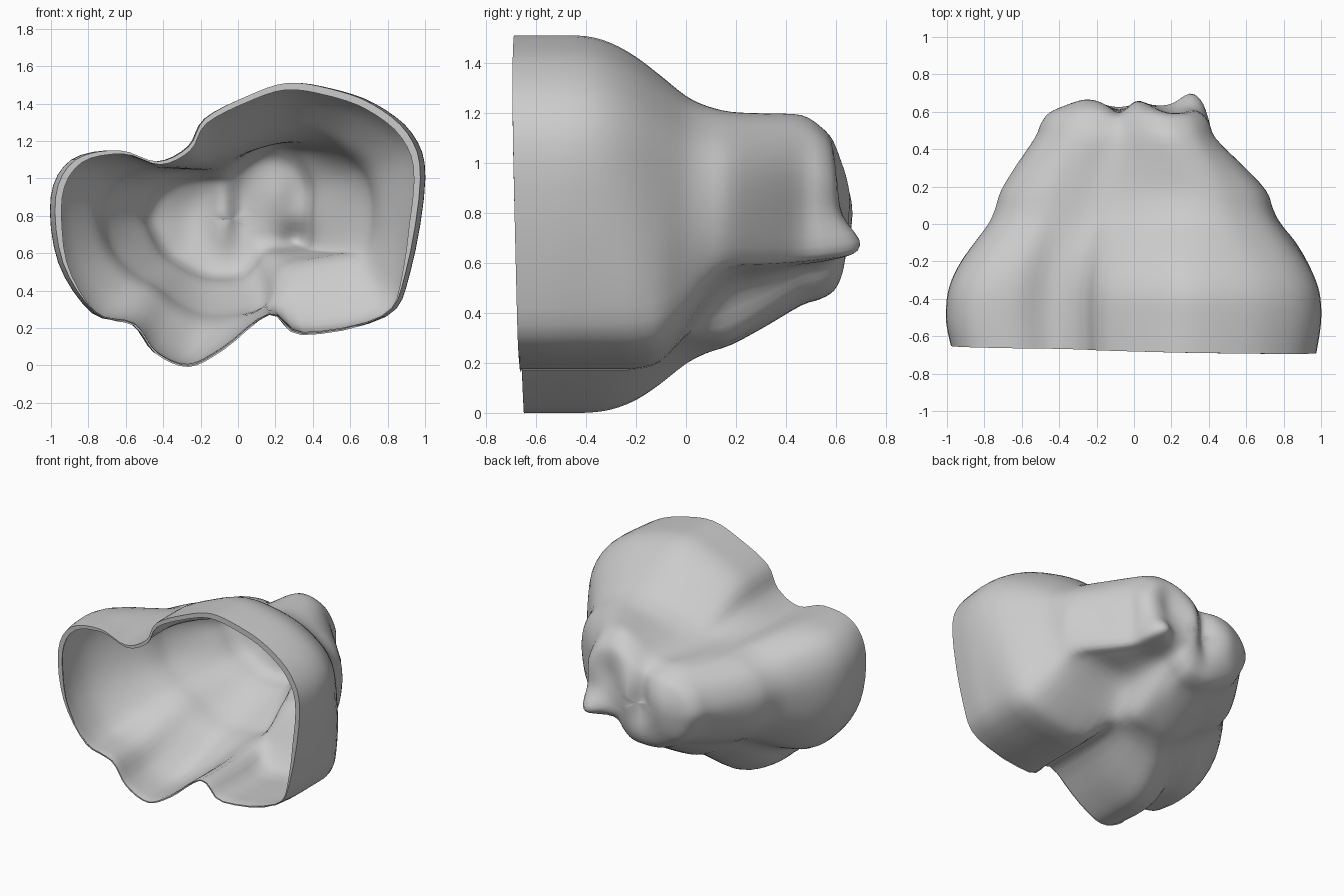
import bpy, bmesh, math
from mathutils import Vector

if "Cube" in bpy.data.objects:
    bpy.data.objects.remove(bpy.data.objects["Cube"])


def spline(pts, n, closed):
    """Catmull-Rom resampling of a list of vectors."""
    out, count = [], len(pts)
    get = (lambda k: pts[k % count]) if closed else (lambda k: pts[max(0, min(count - 1, k))])
    for i in range(count if closed else count - 1):
        a, b, c, d = (get(i + k) for k in (-1, 0, 1, 2))
        for s in range(n):
            t = s / n
            out.append(0.5 * (2 * b + (c - a) * t + (2 * a - 5 * b + 4 * c - d) * t * t
                              + (3 * b - a - 3 * c + d) * t ** 3))
    if not closed:
        out.append(pts[-1].copy())
    return out


# Matching (x, z) cross-sections: open mouth, middle and rear
front = [(1.0, 1.0), (.93, 1.24), (.73, 1.40), (.5, 1.48), (.27, 1.51), (.05, 1.44),
         (-.18, 1.32), (-.27, 1.17), (-.44, 1.09), (-.65, 1.15), (-.89, 1.10),
         (-1.0, .9), (-.96, .55), (-.78, .28), (-.57, .22), (-.45, .07), (-.27, 0),
         (-.08, .09), (.17, .27), (.35, .17), (.79, .26), (.92, .5)]
middle = [(.72, .85), (.67, 1.03), (.53, 1.15), (.4, 1.2), (.25, 1.2), (.08, 1.16),
          (-.1, 1.09), (-.22, 1.06), (-.36, 1.06), (-.5, 1.05), (-.65, .97),
          (-.72, .82), (-.68, .63), (-.57, .5), (-.44, .42), (-.32, .33), (-.18, .27),
          (-.02, .27), (.14, .31), (.25, .5), (.55, .57), (.68, .62)]
rear = [(.43, .8), (.43, .98), (.36, 1.12), (.27, 1.18), (.17, 1.19), (.07, 1.15),
        (-.05, 1.07), (-.13, 1.05), (-.25, 1.05), (-.37, 1.02), (-.48, .93),
        (-.53, .8), (-.49, .68), (-.42, .57), (-.32, .5), (-.22, .45), (-.12, .43),
        (.02, .44), (.1, .5), (.17, .58), (.33, .6), (.42, .63)]
# Points of the lower right bulge keep the mouth shape further back
lag = {16: 1.3, 17: 1.3, 18: 1.5, 19: 3.5, 20: 4, 21: 2.2}

# Stations: y, blend (0 front, 1 middle, 2 rear), scale about the rear centre
stations = [(-.667, 0, 1), (-.53, 0, 1), (-.4, 0.01, 1), (-.3, .1, 1), (-.2, .28, 1),
            (-.1, .53, 1), (0, .79, 1), (.08, .92, 1), (.18, 1.05, 1), (.32, 1.5, 1),
            (.46, 2, 1), (.54, 2, .93), (.595, 2, .84), (.625, 2, .68), (.635, 2, .5),
            (.635, 2, .3), (.635, 2, .01)]
# Rear wall bumps: x, z, height, x radius, z radius
bumps = [(.32, .67, .085, .09, .09), (-.08, .85, -.04, .06, .2), (-.25, .8, .03, .1, .16),
         (.02, .82, .025, .06, .15), (.2, .92, -.04, .09, .15)]

rings = []
for y, w, scale in stations:
    ring = []
    for k in range(len(front)):
        a, b, t = (front, middle, w ** lag.get(k, 1)) if w <= 1 else (middle, rear, w - 1)
        x, z = (u + (v - u) * t for u, v in zip(a[k], b[k]))
        zs = scale ** (1.6 if z > .78 else 1.1)
        x, z = -.04 + (x + .04) * scale, .78 + (z - .78) * zs
        yy = y
        if y < -.6:                      # slightly tucked, tilted rim
            x *= .975
            yy += -.018 * x - .02 * (z - .7)
        ring.append(Vector((x, yy, z)))
    rings.append(spline(ring, 4, True))
columns = [spline([r[i] for r in rings], 3, False) for i in range(len(rings[0]))]

# Moulded open shell
bm = bmesh.new()
grid = []
for col in columns:
    # inward lip at the mouth, fading out towards the bottom
    k = .035 * max(0, min(1, (col[0].z - .25) / .5))
    rim = Vector((col[0].x * (1 - k), col[0].y, .75 + (col[0].z - .75) * (1 - 1.4 * k)))
    line = [bm.verts.new(rim)]
    for v in col:
        fade = max(0, min(1, (v.y - .45) / .12))
        dy = sum(h * math.exp(-((v.x - bx) / rx) ** 2 - ((v.z - bz) / rz) ** 2)
                 for bx, bz, h, rx, rz in bumps)
        line.append(bm.verts.new((v.x, v.y + dy * fade, v.z)))
    grid.append(line)
n = len(grid)
for i in range(n):
    a, b = grid[i], grid[(i + 1) % n]
    for j in range(len(a) - 1):
        bm.faces.new((a[j], a[j + 1], b[j + 1], b[j]))
bm.faces.new([grid[i][-1] for i in reversed(range(n))])
mesh = bpy.data.meshes.new("shell")
bm.to_mesh(mesh)
bm.free()
shell = bpy.data.objects.new("shell", mesh)
bpy.context.collection.objects.link(shell)

# Thin wall, grown inward
wall = shell.modifiers.new("wall", 'SOLIDIFY')
wall.thickness = .008
wall.offset = -1

bpy.context.view_layer.objects.active = shell
shell.select_set(True)
bpy.ops.object.modifier_apply(modifier="wall")
bpy.ops.object.shade_smooth_by_angle(angle=math.radians(50))
